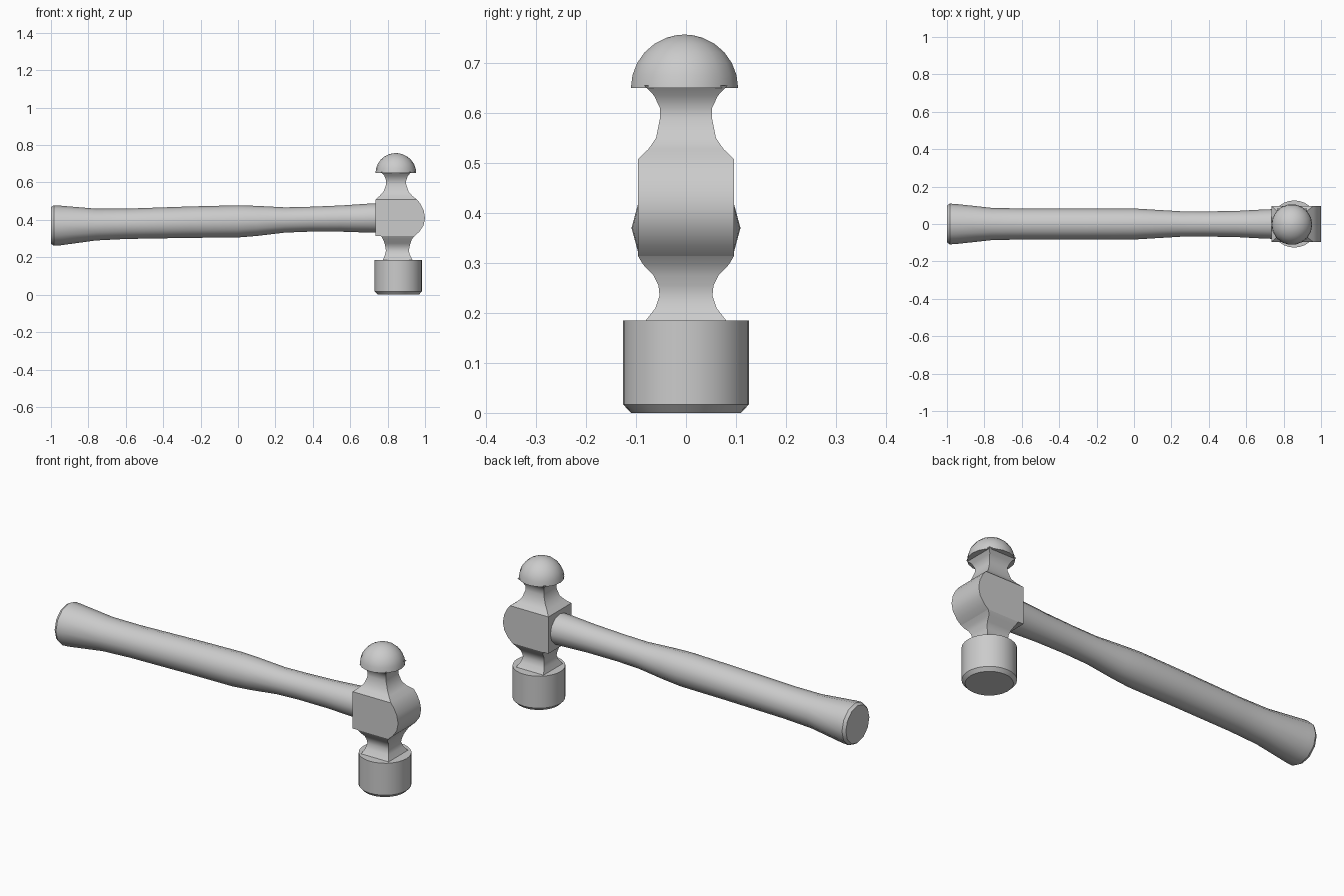
import bpy, bmesh
from math import cos, sin, pi, radians
from mathutils import Vector


def loft(name, rings, angle=35):
    """Skin a list of equal-length point rings and cap both ends."""
    bm = bmesh.new()
    loops = [[bm.verts.new(Vector(p)) for p in r] for r in rings]
    n = len(loops[0])
    for a, b in zip(loops, loops[1:]):
        for i in range(n):
            j = (i + 1) % n
            bm.faces.new((a[i], a[j], b[j], b[i]))
    bm.faces.new(loops[0][::-1])
    bm.faces.new(loops[-1])
    bmesh.ops.recalc_face_normals(bm, faces=bm.faces[:])
    me = bpy.data.meshes.new(name)
    bm.to_mesh(me)
    bm.free()
    ob = bpy.data.objects.new(name, me)
    bpy.context.collection.objects.link(ob)
    bpy.ops.object.select_all(action='DESELECT')
    ob.select_set(True)
    bpy.context.view_layer.objects.active = ob
    bpy.ops.object.shade_smooth_by_angle(angle=radians(angle))
    return ob


def circle(cx, cy, z, r, n):
    return [(cx + r * cos(2 * pi * i / n), cy + r * sin(2 * pi * i / n), z) for i in range(n)]


# Handle: 12-sided oval sections (x, z bottom, z top, half depth)
handle = [(-1.0, .272, .468, .098), (-.985, .262, .478, .109), (-.95, .264, .476, .107),
          (-.76, .29, .460, .086), (-.60, .298, .460, .083), (-.25, .304, .472, .083),
          (0, .306, .478, .083), (.10, .314, .475, .077), (.25, .332, .467, .068),
          (.38, .337, .470, .067), (.55, .337, .477, .070), (.70, .332, .487, .078),
          (.76, .331, .489, .080)]
loft("handle", [[(x, hy * cos(i * pi / 6), (zb + zt) / 2 + (zt - zb) / 2 * sin(i * pi / 6))
                 for i in range(12)] for x, zb, zt, hy in handle])

# Head core: rectangular sections (z, x left, x right, half depth)
core = [(.183, .773, .935, .082), (.21, .785, .920, .061), (.235, .791, .913, .053),
        (.255, .788, .917, .055), (.275, .784, .922, .065), (.297, .775, .930, .086),
        (.314, .765, .944, .096), (.314, .735, .944, .096), (.335, .735, .968, .096),
        (.37, .735, .992, .096), (.41, .735, 1.0, .096), (.45, .735, .993, .096),
        (.485, .735, .976, .096), (.508, .735, .958, .096), (.528, .757, .932, .075),
        (.55, .778, .913, .060), (.59, .792, .899, .052), (.61, .792, .899, .052),
        (.635, .783, .908, .064), (.655, .765, .925, .083)]
loft("head_core", [[(a, -h, z), (b, -h, z), (b, h, z), (a, h, z)] for z, a, b, h in core])

# Striking face: chamfered drum
loft("striking_face", [circle(.857, 0, z, r, 28)
                       for z, r in ((0, .110), (.017, .126), (.185, .126))])

# Rounded peen: flat-bottomed dome
loft("ball_peen", [circle(.844, -.003, .65 + .107 * sin(t), .109 * cos(t), 18)
                   for t in [radians(d) for d in (0, 14, 28, 42, 56, 70, 81, 89)]])
